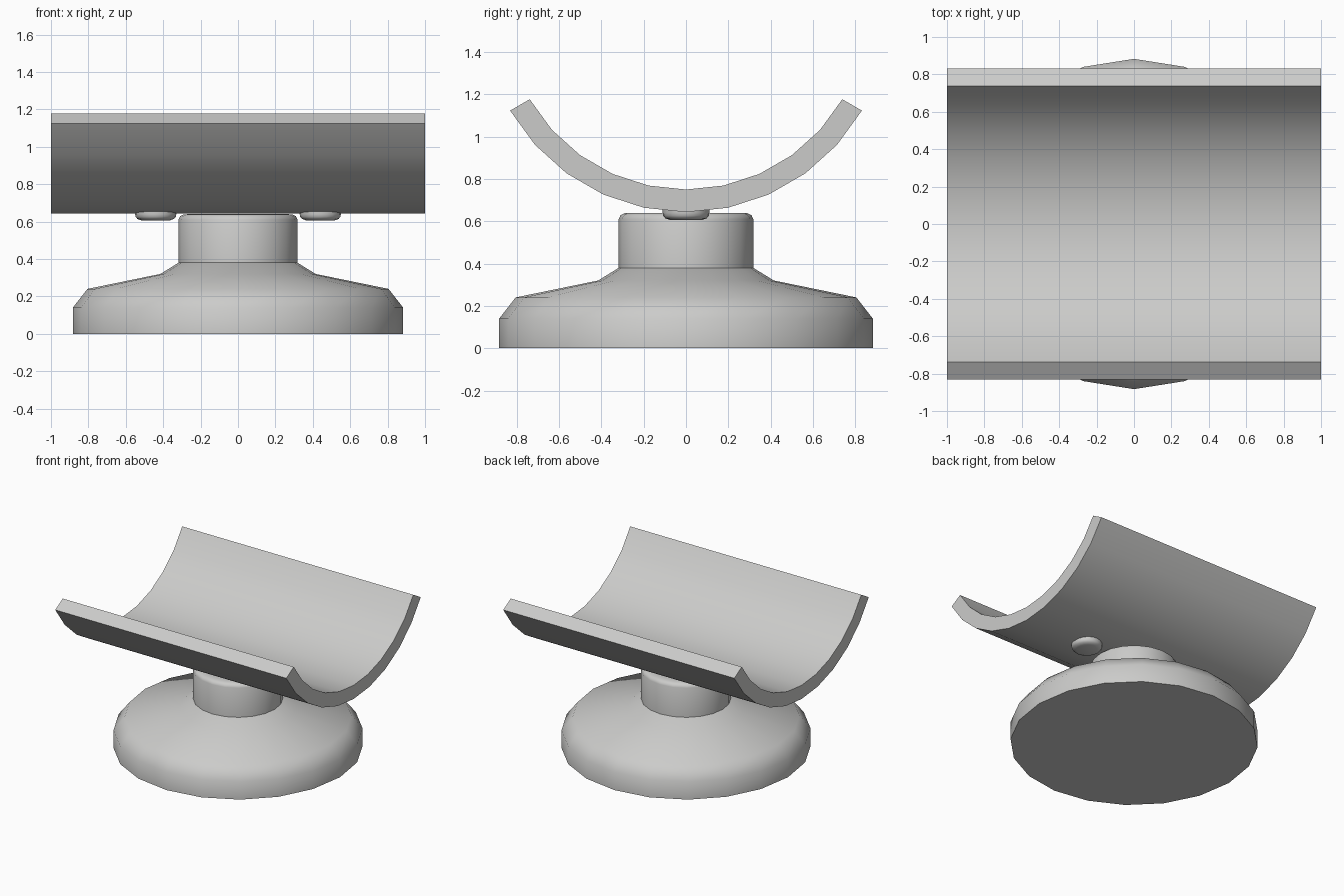
import bpy, bmesh, math

if "Cube" in bpy.data.objects:
    bpy.data.objects.remove(bpy.data.objects["Cube"])

grey = bpy.data.materials.new("light grey")
grey.diffuse_color = (0.6, 0.6, 0.59, 1)
grey.use_nodes = True
grey.node_tree.nodes["Principled BSDF"].inputs["Base Color"].default_value = grey.diffuse_color


def finish(name, bm, angle=35):
    bmesh.ops.remove_doubles(bm, verts=bm.verts, dist=1e-5)
    bmesh.ops.recalc_face_normals(bm, faces=bm.faces)
    me = bpy.data.meshes.new(name)
    bm.to_mesh(me)
    bm.free()
    me.materials.append(grey)
    ob = bpy.data.objects.new(name, me)
    bpy.context.collection.objects.link(ob)
    bpy.ops.object.select_all(action='DESELECT')
    ob.select_set(True)
    bpy.context.view_layer.objects.active = ob
    bpy.ops.object.shade_smooth_by_angle(angle=math.radians(angle))
    return ob


def lathe(name, profile, sides, x=0.0, angle=35):
    """Revolve (radius, z) points about a vertical axis and cap both ends."""
    bm = bmesh.new()
    rings = [[bm.verts.new((x + r * math.cos(2 * math.pi * i / sides),
                            r * math.sin(2 * math.pi * i / sides), z))
              for i in range(sides)] for r, z in profile]
    for a, b in zip(rings, rings[1:]):
        for i in range(sides):
            j = (i + 1) % sides
            bm.faces.new((a[i], a[j], b[j], b[i]))
    bm.faces.new(rings[0])
    bm.faces.new(rings[-1])
    return finish(name, bm, angle)


# Curved trough: 120 degree arc in ten segments, extruded along x
bm = bmesh.new()
CENTRE, OUTER, INNER, N = 1.603, 0.96, 0.853, 10
sections = []
for x in (-1, 1):
    row = []
    for i in range(N + 1):
        t = math.radians(-60 + 12 * i)
        row.append([bm.verts.new((x, r * math.sin(t), CENTRE - r * math.cos(t)))
                    for r in (OUTER, INNER)])
    sections.append(row)
L, R = sections
for i in range(N):
    for k in (0, 1):
        bm.faces.new((L[i][k], L[i + 1][k], R[i + 1][k], R[i][k]))
    for s in (L, R):
        bm.faces.new((s[i][0], s[i + 1][0], s[i + 1][1], s[i][1]))
for i in (0, N):
    bm.faces.new((L[i][0], L[i][1], R[i][1], R[i][0]))
finish("cradle_trough", bm)

# Round foot with sloped shoulder
lathe("round_base", [(0.883, 0), (0.883, 0.14), (0.805, 0.24),
                     (0.415, 0.32), (0.318, 0.38)], 20, angle=45)

# Short neck with rounded top edge
lathe("neck", [(0.318, 0.37), (0.318, 0.61), (0.31, 0.628),
               (0.29, 0.638), (0.26, 0.64)], 20, angle=40)

# Screw heads under the trough
for side, label in ((-1, "left"), (1, "right")):
    lathe(label + "_screw_head", [(0.075, 0.606), (0.098, 0.614), (0.108, 0.626),
                                  (0.11, 0.64), (0.11, 0.665)], 20, x=0.44 * side)
